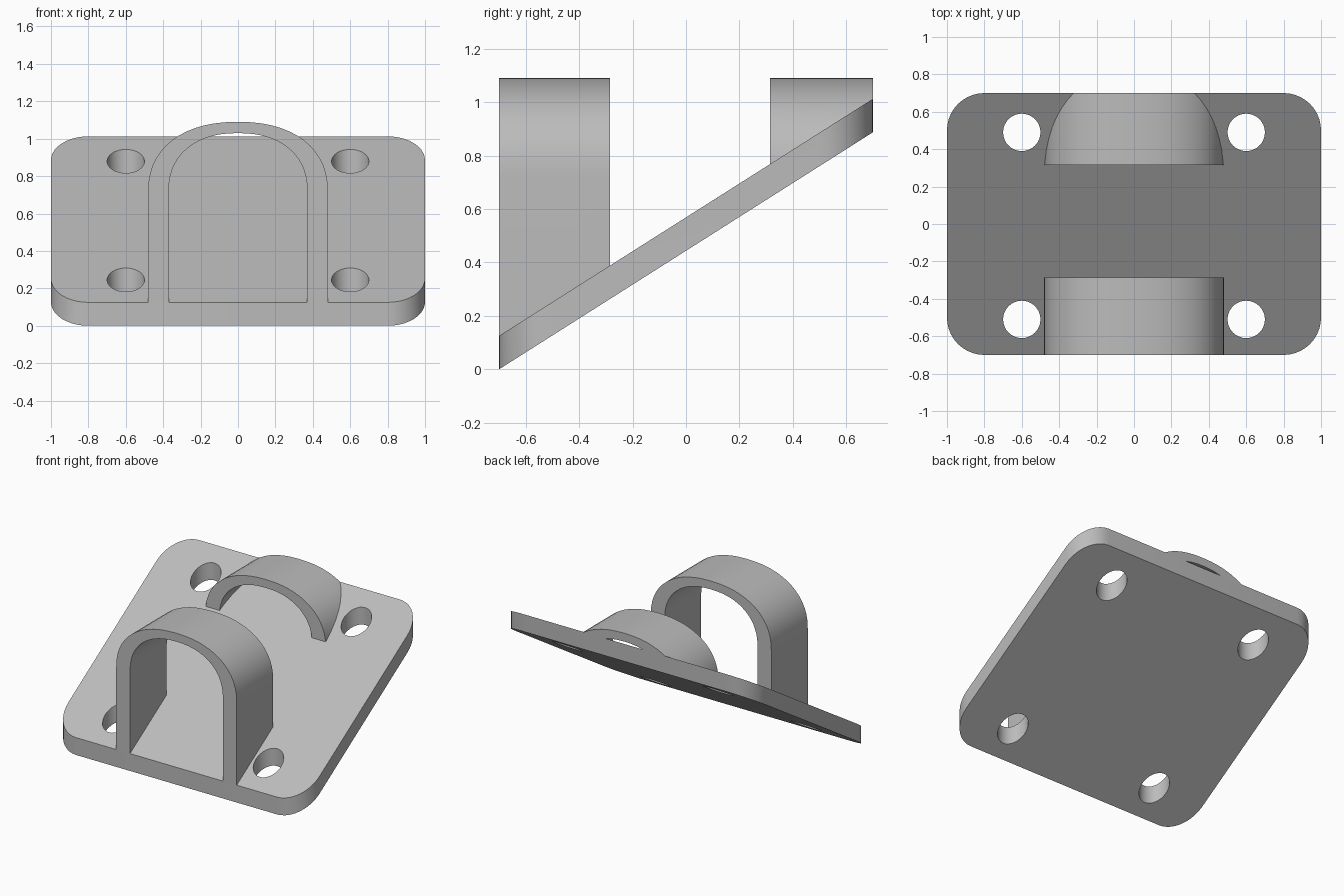
import bpy, bmesh
from math import sin, cos, pi, radians
from mathutils import Vector

cube = bpy.data.objects.get("Cube")
if cube:
    bpy.data.objects.remove(cube, do_unlink=True)

SLOPE = 0.634       # rise of the plate per unit of y
DEPTH = 0.70        # half depth of the plate
THICK = 0.125       # vertical thickness of the plate

grey = bpy.data.materials.new("plain grey")
grey.use_nodes = True
colour = (0.5, 0.5, 0.5, 1)
grey.diffuse_color = colour
grey.node_tree.nodes["Principled BSDF"].inputs["Base Color"].default_value = colour


def finish(bm, name):
    bmesh.ops.recalc_face_normals(bm, faces=bm.faces[:])
    mesh = bpy.data.meshes.new(name)
    bm.to_mesh(mesh)
    bm.free()
    obj = bpy.data.objects.new(name, mesh)
    bpy.context.collection.objects.link(obj)
    mesh.materials.append(grey)
    bpy.ops.object.select_all(action="DESELECT")
    obj.select_set(True)
    bpy.context.view_layer.objects.active = obj
    bpy.ops.object.shade_smooth_by_angle(angle=radians(30))
    return obj


def add_loop(bm, points):
    verts = [bm.verts.new(p) for p in points]
    return [bm.edges.new((v, verts[i - 1])) for i, v in enumerate(verts)]


def arc(cx, cy, r, start, end, n):
    return [(cx + r * cos(start + (end - start) * i / n),
             cy + r * sin(start + (end - start) * i / n), 0) for i in range(n + 1)]


# Sloping base plate: rounded outline with four upright holes, extruded and sheared
bm = bmesh.new()
outline = []
for k, (sx, sy) in enumerate([(1, 1), (-1, 1), (-1, -1), (1, -1)]):
    outline += arc(sx * 0.8, sy * (DEPTH - 0.2), 0.2, k * pi / 2, (k + 1) * pi / 2, 10)
edges = add_loop(bm, outline)
for x in (-0.6, 0.6):
    for y in (-0.51, 0.49):
        edges += add_loop(bm, arc(x, y, 0.1, 0, 2 * pi, 32)[:-1])
bmesh.ops.triangle_fill(bm, edges=edges, use_beauty=True, normal=(0, 0, 1))
top = bmesh.ops.extrude_face_region(bm, geom=bm.faces[:])["geom"]
bmesh.ops.translate(bm, verts=[g for g in top if isinstance(g, bmesh.types.BMVert)],
                    vec=(0, 0, THICK))
for v in bm.verts:
    v.co.z += SLOPE * (v.co.y + DEPTH)
finish(bm, "base_plate")


# Arched strap profile: upright legs under a slightly squared round crown
def arch_side(half_width, rise, n=28):
    points = [(half_width, 0)]
    for i in range(n + 1):
        a = pi * i / n
        c, s = cos(a), max(sin(a), 0)
        power = 2 / 2.25
        x = half_width * abs(c) ** power * (1 if c > 0 else -1)
        points.append((x, 0.72 + rise * s ** power))
    return points + [(-half_width, 0)]


def build_arch(name, y0, y1):
    bm = bmesh.new()
    outer, inner = arch_side(0.48, 0.37), arch_side(0.37, 0.31)
    rows = [[bm.verts.new((x, y, z)) for x, z in side]
            for side, y in ((outer, y0), (outer, y1), (inner, y1), (inner, y0))]
    for r in range(4):
        a, b = rows[r], rows[(r + 1) % 4]
        for i in range(len(a) - 1):
            bm.faces.new((a[i], a[i + 1], b[i + 1], b[i]))
    for i in (0, -1):
        bm.faces.new([row[i] for row in rows])
    # Trim the legs flush with the sloping plate
    cut = bmesh.ops.bisect_plane(
        bm, geom=bm.verts[:] + bm.edges[:] + bm.faces[:],
        plane_co=Vector((0, -DEPTH, THICK)), plane_no=Vector((0, -SLOPE, 1)),
        clear_inner=True)["geom_cut"]
    bmesh.ops.holes_fill(bm, edges=[g for g in cut if isinstance(g, bmesh.types.BMEdge)])
    finish(bm, name)


build_arch("front_arch", -DEPTH, -0.285)
build_arch("back_arch", 0.315, DEPTH)
